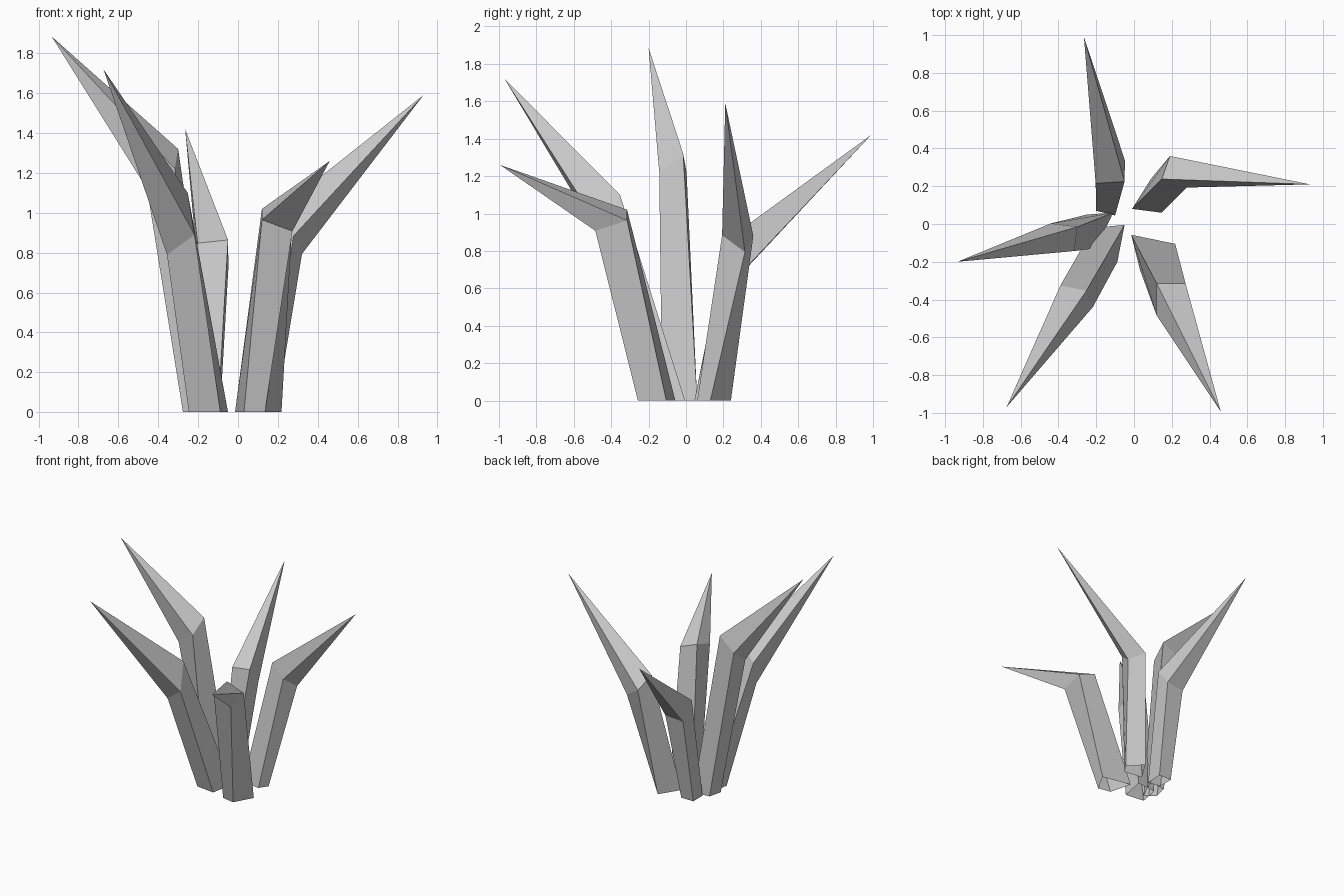
import bpy, bmesh

if "Cube" in bpy.data.objects:
    bpy.data.objects.remove(bpy.data.objects["Cube"])

# Each leaf: open four-sided base ring on the ground, bent shoulder ring, pointed tip.
# Base: (x, y) corners inner, left, outer, right. Shoulder: inner, left and right
# corners; the outer corner completes the parallelogram.
LEAVES = {
    "right_leaf": (
        [(-.01, .08), (.09, .24), (.19, .13), (.145, .06)],
        [(.147, .238, .97), (.19, .36, .88), (.278, .193, .884)],
        (.93, .21, 1.59)),
    "back_leaf": (
        [(-.10, .045), (-.20, .07), (-.20, .19), (-.09, .19)],
        [(-.05, .225, .864), (-.203, .215, .848), (-.048, .337, .727)],
        (-.265, .99, 1.42)),
    "left_leaf": (
        [(-.11, .06), (-.25, .05), (-.276, -.06), (-.20, -.128)],
        [(-.30, -.015, 1.32), (-.44, .003, 1.22), (-.316, -.143, 1.22)],
        (-.935, -.20, 1.885)),
    "front_left_leaf": (
        [(-.05, -.005), (-.215, -.02), (-.246, -.18), (-.088, -.20)],
        [(-.252, -.353, 1.10), (-.39, -.326, 1.0), (-.218, -.44, .89)],
        (-.675, -.97, 1.72)),
    "front_right_leaf": (
        [(-.015, -.057), (.03, -.237), (.135, -.257), (.218, -.105)],
        [(.12, -.315, 1.02), (.12, -.485, .965), (.273, -.315, .963)],
        (.46, -.995, 1.26)),
}


def make_leaf(name, base, shoulder, tip):
    inner, left, right = shoulder
    outer = tuple(l + r - i for i, l, r in zip(inner, left, right))
    bm = bmesh.new()
    low = [bm.verts.new((x, y, 0)) for x, y in base]
    mid = [bm.verts.new(p) for p in (inner, left, outer, right)]
    top = bm.verts.new(tip)
    for i in range(4):
        j = (i + 1) % 4
        bm.faces.new((low[i], low[j], mid[j], mid[i]))   # stem wall
        bm.faces.new((mid[i], mid[j], top))              # spike
    bmesh.ops.recalc_face_normals(bm, faces=bm.faces)
    mesh = bpy.data.meshes.new(name)
    bm.to_mesh(mesh)
    bm.free()
    bpy.context.collection.objects.link(bpy.data.objects.new(name, mesh))


for name, (base, shoulder, tip) in LEAVES.items():
    make_leaf(name, base, shoulder, tip)
